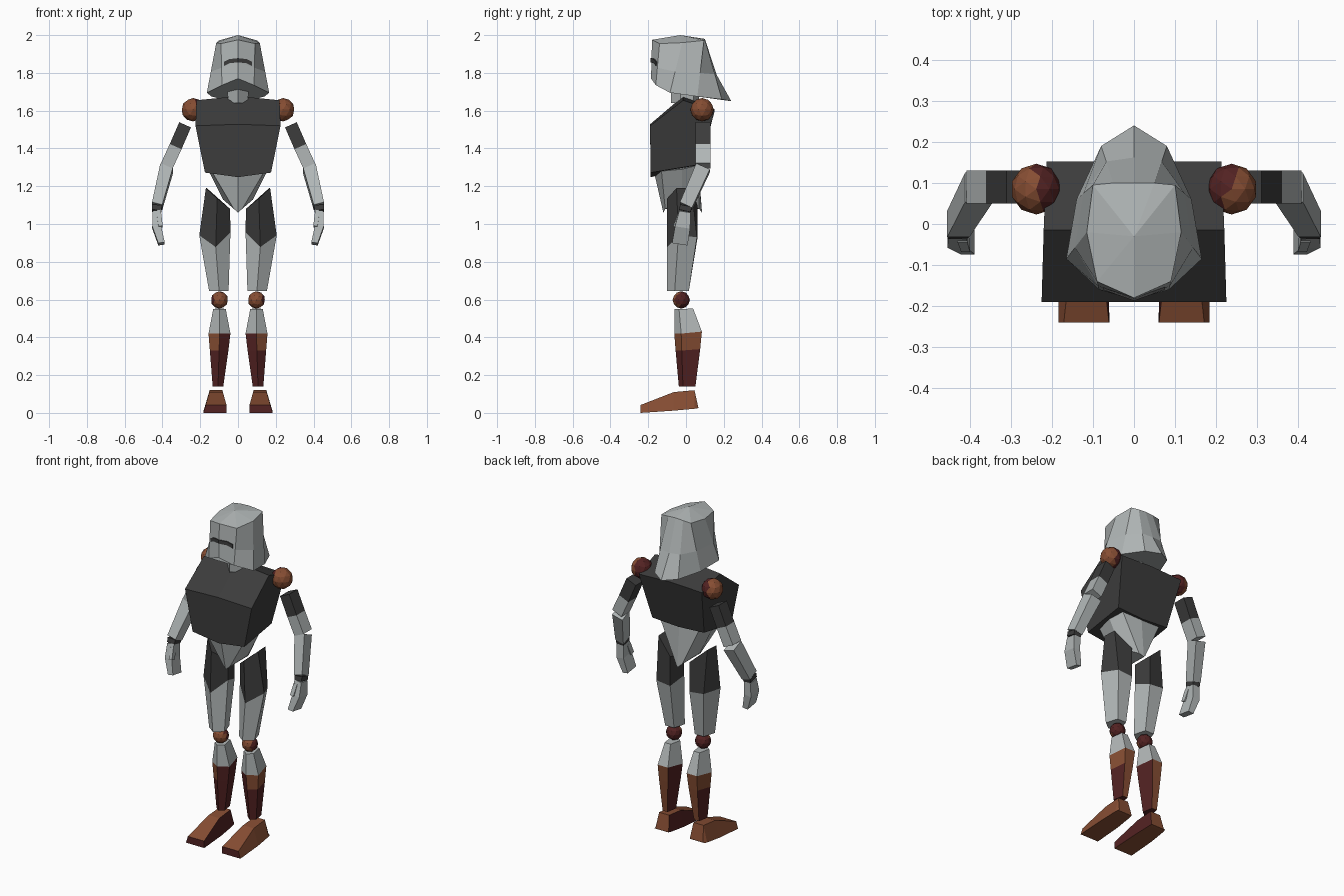
import bpy, bmesh
from mathutils import Vector

cube = bpy.data.objects.get("Cube")
if cube:
    bpy.data.objects.remove(cube, do_unlink=True)


def material(name, r, g, b):
    m = bpy.data.materials.new(name)
    m.use_nodes = True
    m.diffuse_color = (r, g, b, 1)
    m.node_tree.nodes["Principled BSDF"].inputs["Base Color"].default_value = (r, g, b, 1)
    return m


MATS = [material("light_grey", .44, .47, .47), material("charcoal", .045, .045, .045),
        material("maroon", .085, .016, .016), material("rust", .24, .075, .033)]
GREY, DARK, MAROON, RUST = range(4)


def finish(name, bm, rule, side=1):
    """Colour faces by a rule on centre and outward normal, then make the object."""
    bmesh.ops.recalc_face_normals(bm, faces=bm.faces)
    bm.normal_update()
    for f in bm.faces:
        if callable(rule):
            c, n = f.calc_center_median(), f.normal.copy()
            c.x *= side
            n.x *= side
            f.material_index = rule(c, n)
        else:
            f.material_index = rule
    me = bpy.data.meshes.new(name)
    bm.to_mesh(me)
    bm.free()
    for m in MATS:
        me.materials.append(m)
    ob = bpy.data.objects.new(name, me)
    bpy.context.collection.objects.link(ob)


def loft(name, rings, rule, side=1):
    """Skin rings of equal point count and cap both ends."""
    bm = bmesh.new()
    vs = [[bm.verts.new((x * side, y, z)) for x, y, z in ring] for ring in rings]
    n = len(vs[0])
    for a, b in zip(vs, vs[1:]):
        for i in range(n):
            j = (i + 1) % n
            bm.faces.new((a[i], a[j], b[j], b[i]))
    bm.faces.new(vs[0])
    bm.faces.new(vs[-1])
    bmesh.ops.remove_doubles(bm, verts=bm.verts, dist=.0001)
    finish(name, bm, rule, side)


def full(half):
    """Mirror a half ring that starts and ends on x = 0."""
    return half + [(-x, y, z) for x, y, z in reversed(half[1:-1])]


def limb(name, path, sizes, rule, side):
    """Square-section limb with ends cut square to its axis."""
    path = [Vector(p) for p in path]
    axis = path[-1] - path[0]
    rings = []
    for p, (w, d) in zip(path, sizes):
        rings.append([(p.x + dx, p.y + dy, p.z - (axis.x * dx + axis.y * dy) / axis.z)
                      for dx, dy in ((-w, -d), (w, -d), (w, d), (-w, d))])
    loft(name, rings, rule, side)


def ball(name, pos, radius, rule, side):
    bm = bmesh.new()
    bmesh.ops.create_icosphere(bm, subdivisions=2, radius=radius)
    bmesh.ops.translate(bm, verts=bm.verts, vec=(pos[0] * side, pos[1], pos[2]))
    finish(name, bm, rule, side)


# Helmet: flared rim, crown and apex
rim = [(0, -.185, 1.77), (.085, -.16, 1.735), (.165, -.085, 1.695),
       (.14, .06, 1.675), (.08, .19, 1.66), (0, .24, 1.65)]
crown = [(0, -.18, 1.975), (.09, -.14, 1.955), (.115, -.02, 1.96),
         (.1, .095, 1.972), (.05, .1, 1.977), (0, .1, 1.98)]
middle = [tuple(Vector(a).lerp(Vector(b), .42)) for a, b in zip(rim, crown)]
middle[-1] = (0, .162, 1.79)
apex = [(0, -.03, 2)] * len(full(rim))
loft("helmet", [full(rim), full(middle), full(crown), apex], GREY)

# Eye slit: thin arched plate on each side of the face ridge
for side, label in ((1, "left"), (-1, "right")):
    stations = ((0, -.184, 1.867), (.045, -.168, 1.862), (.075, -.157, 1.847))
    loft(label + "_eye_slit",
         [[(x, y - .003, z - .011), (x, y - .003, z + .011),
           (x, y + .004, z + .011), (x, y + .004, z - .011)] for x, y, z in stations], DARK, side)

# Neck
loft("neck", [full([(0, -.08, z), (w, -.03, z), (w, .04, z), (0, .07, z)])
              for z, w in ((1.64, .05), (1.73, .06))], GREY)

# Chest: five-sided side profile, slightly crowned along the middle
profile = [(-.188, 1.272, .175), (-.19, 1.52, .225), (-.015, 1.655, .22),
           (.152, 1.6, .213), (.075, 1.315, .175)]
lift = (-.024, .008, .022, .008, -.01)
loft("chest", [[(w * s, y, z + (0 if s else up)) for (y, z, w), up in zip(profile, lift)]
               for s in (-1, 0, 1)], DARK)

# Abdomen: wedge narrowing to the crotch
loft("abdomen", [
    full([(0, -.168, 1.27), (.14, -.13, 1.28), (.16, -.02, 1.29), (.13, .06, 1.31), (0, .065, 1.31)]),
    full([(0, -.12, 1.06), (.022, -.11, 1.08), (.08, -.02, 1.13), (.022, .07, 1.08), (0, .085, 1.06)]),
], GREY)


def shin_colour(c, n):
    if c.z > .41:
        return GREY
    return RUST if n.y > .3 or (n.x > .4 and c.z > .33) else MAROON


for s, label in ((1, "left_"), (-1, "right_")):
    # Shoulder and arm
    ball(label + "shoulder", (.238, .085, 1.605), .062,
         lambda c, n: RUST if n.x - .3 * n.y > -.05 else MAROON, s)
    limb(label + "upper_arm", [(.28, .09, 1.525), (.33, .09, 1.41), (.377, .09, 1.308)],
         [(.031, .04)] * 3, lambda c, n: DARK if c.z > 1.42 else GREY, s)
    limb(label + "forearm", [(.377, .09, 1.297), (.428, 0, 1.095)],
         [(.034, .036), (.027, .032)], GREY, s)
    limb(label + "wrist", [(.428, 0, 1.095), (.43, -.006, 1.068)],
         [(.026, .031), (.024, .03)], DARK, s)
    limb(label + "hand", [(.43, -.006, 1.068), (.431, -.018, .985), (.405, -.033, .895)],
         [(.023, .03), (.023, .04), (.017, .041)], GREY, s)
    limb(label + "thumb", [(.418, -.03, 1.05), (.41, -.055, .985)],
         [(.012, .014), (.011, .013)], GREY, s)

    # Thigh: slanted top, zigzag colour break, narrow knee end
    loft(label + "thigh", [
        [(.11, -.1, 1.135), (.17, -.05, 1.19), (.165, .03, 1.19), (.065, .06, 1.1), (.042, -.04, 1.08)],
        [(.118, -.1, .878), (.205, -.04, .94), (.16, .058, .93), (.065, .06, .92), (.04, -.04, .955)],
        [(.1, -.1, .645), (.153, -.06, .645), (.13, .015, .645), (.07, .015, .645), (.05, -.06, .645)],
    ], lambda c, n: DARK if c.z > .91 else GREY, s)

    # Knee and shin
    ball(label + "knee", (.098, -.025, .598), .046,
         lambda c, n: RUST if n.y < -.2 and n.x < .75 else MAROON, s)
    shin = [(.098, -.062, .55, .033, .1), (.098, -.062, .42, .058, .146),
            (.1, -.055, .33, .049, .13), (.106, -.038, .14, .028, .088)]
    loft(label + "shin", [
        [(x, y, z), (x + w, y + .25 * d, z), (x + .6 * w, y + d, z + .18 * (d - .088)),
         (x - .6 * w, y + d, z + .18 * (d - .088)), (x - w, y + .25 * d, z)]
        for x, y, z, w, d in shin], shin_colour, s)

    # Foot: sections from toe to heel
    sections = [(-.24, 0, .042, .062, .055), (-.065, .012, .11, .06, .036),
                (.045, .022, .12, .052, .034), (.065, .025, .03, .048, .044)]
    loft(label + "foot", [
        [(.122 - wb, y, zb), (.122 + wb, y, zb), (.116 + wt, y, zt), (.116 - wt, y, zt)]
        for y, zb, zt, wb, wt in sections],
        lambda c, n: MAROON if n.x < -.4 or n.y < -.8 else RUST, s)
